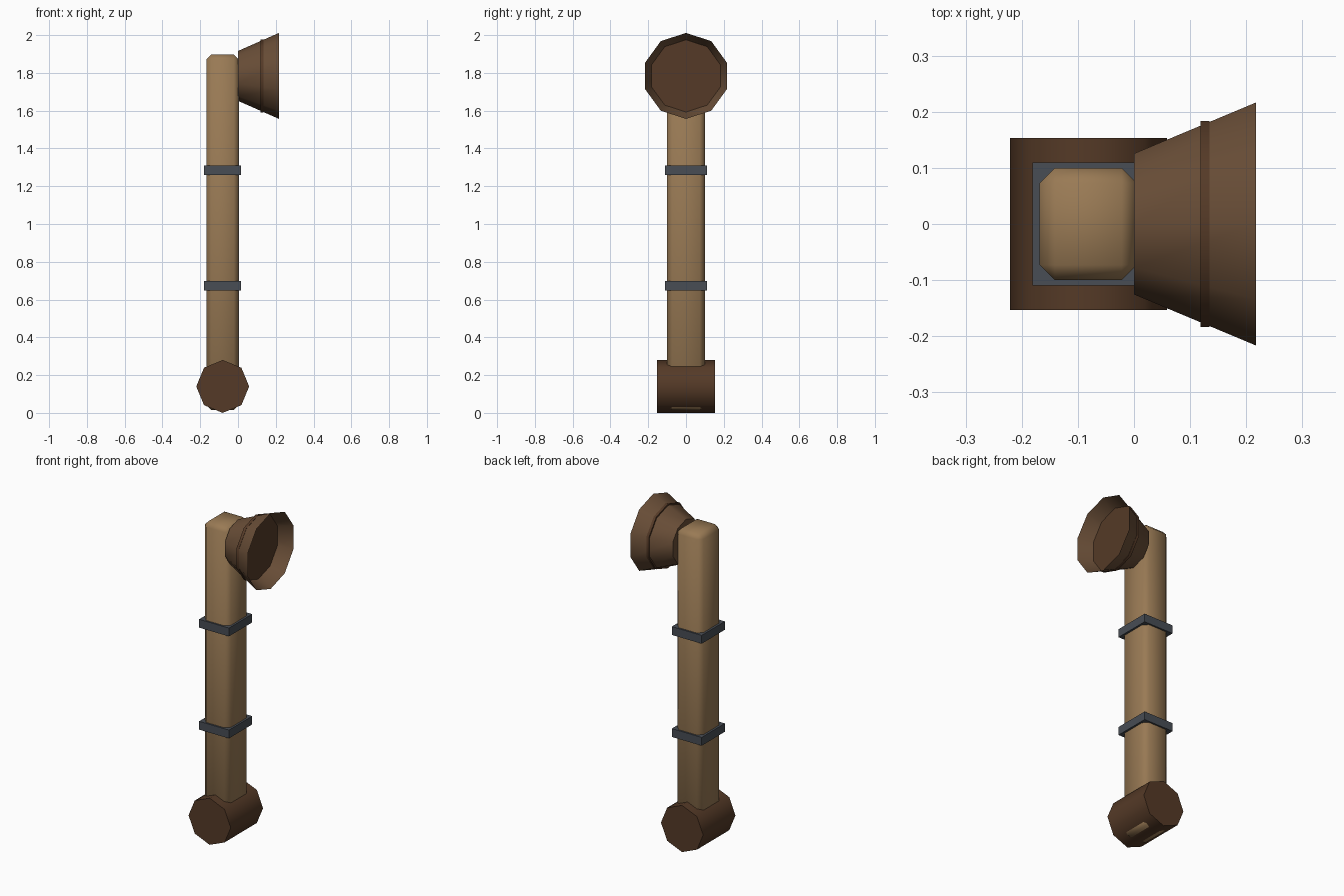
import bpy, bmesh
from math import radians, pi
from mathutils import Matrix

if "Cube" in bpy.data.objects:
    bpy.data.objects.remove(bpy.data.objects["Cube"])


def material(name, rgb):
    m = bpy.data.materials.new(name)
    m.diffuse_color = (*rgb, 1)
    m.use_nodes = True
    m.node_tree.nodes["Principled BSDF"].inputs["Base Color"].default_value = m.diffuse_color
    return m


TAN = material("tan_wood", (0.32, 0.195, 0.09))
BROWN = material("brown_wood", (0.14, 0.075, 0.038))
DARK = material("dark_wood", (0.09, 0.042, 0.02))
IRON = material("iron", (0.065, 0.075, 0.09))


def finish(name, bm, mat, smooth=True):
    bmesh.ops.recalc_face_normals(bm, faces=bm.faces)
    mesh = bpy.data.meshes.new(name)
    bm.to_mesh(mesh)
    bm.free()
    mesh.materials.append(mat)
    obj = bpy.data.objects.new(name, mesh)
    bpy.context.collection.objects.link(obj)
    if smooth:
        bpy.ops.object.select_all(action='DESELECT')
        obj.select_set(True)
        bpy.context.view_layer.objects.active = obj
        bpy.ops.object.shade_smooth_by_angle(angle=radians(50))
    return obj


def box(name, lo, hi, mat, bevel=0):
    bm = bmesh.new()
    size = [b - a for a, b in zip(lo, hi)]
    mid = [(a + b) / 2 for a, b in zip(lo, hi)]
    bmesh.ops.create_cube(bm, size=1, matrix=Matrix.Translation(mid) @ Matrix.Diagonal((*size, 1)))
    if bevel:
        bmesh.ops.bevel(bm, geom=bm.edges[:], offset=bevel, segments=1, affect='EDGES')
    return finish(name, bm, mat, bool(bevel))


def drum(name, centre, r1, r2, length, sides, rot, mat):
    # Capped cone or cylinder whose local z is turned by rot
    bm = bmesh.new()
    bmesh.ops.create_cone(bm, cap_ends=True, segments=sides, radius1=r1, radius2=r2,
                          depth=length, matrix=Matrix.Translation(centre) @ rot)
    return bm


ALONG_Y = Matrix.Rotation(pi / 2, 4, 'X')
# Turned so that corners point along +y and -y
ALONG_X = Matrix.Rotation(pi / 2, 4, 'Y') @ Matrix.Rotation(pi / 2, 4, 'Z')

# Upright post with chamfered edges
box("post", (-0.168, -0.1, 0.015), (0.005, 0.1, 1.897), TAN, 0.027)

# Iron bands
for i, z in enumerate((0.673, 1.285)):
    box(f"band_{i + 1}", (-0.181, -0.11, z - 0.025), (0.017, 0.11, z + 0.025), IRON)

# Octagonal foot roller
finish("foot", drum("foot", (-0.081, 0, 0.14), 0.14, 0.14, 0.306, 8, ALONG_Y, DARK), DARK)

# Flared horn, open at the wide end
HORN_Z = 1.784
bm = drum("horn", (0.1085, 0, HORN_Z), 0.132, 0.2275, 0.217, 10, ALONG_X, BROWN)
mouth = max(bm.faces, key=lambda f: f.calc_center_median().x)
bmesh.ops.delete(bm, geom=[mouth], context='FACES_ONLY')
finish("horn", bm, BROWN)

# Disc closing the horn, its rim showing as a ring outside
finish("horn_disc", drum("horn_disc", (0.1265, 0, HORN_Z), 0.193, 0.193, 0.016, 10, ALONG_X, DARK), DARK)
